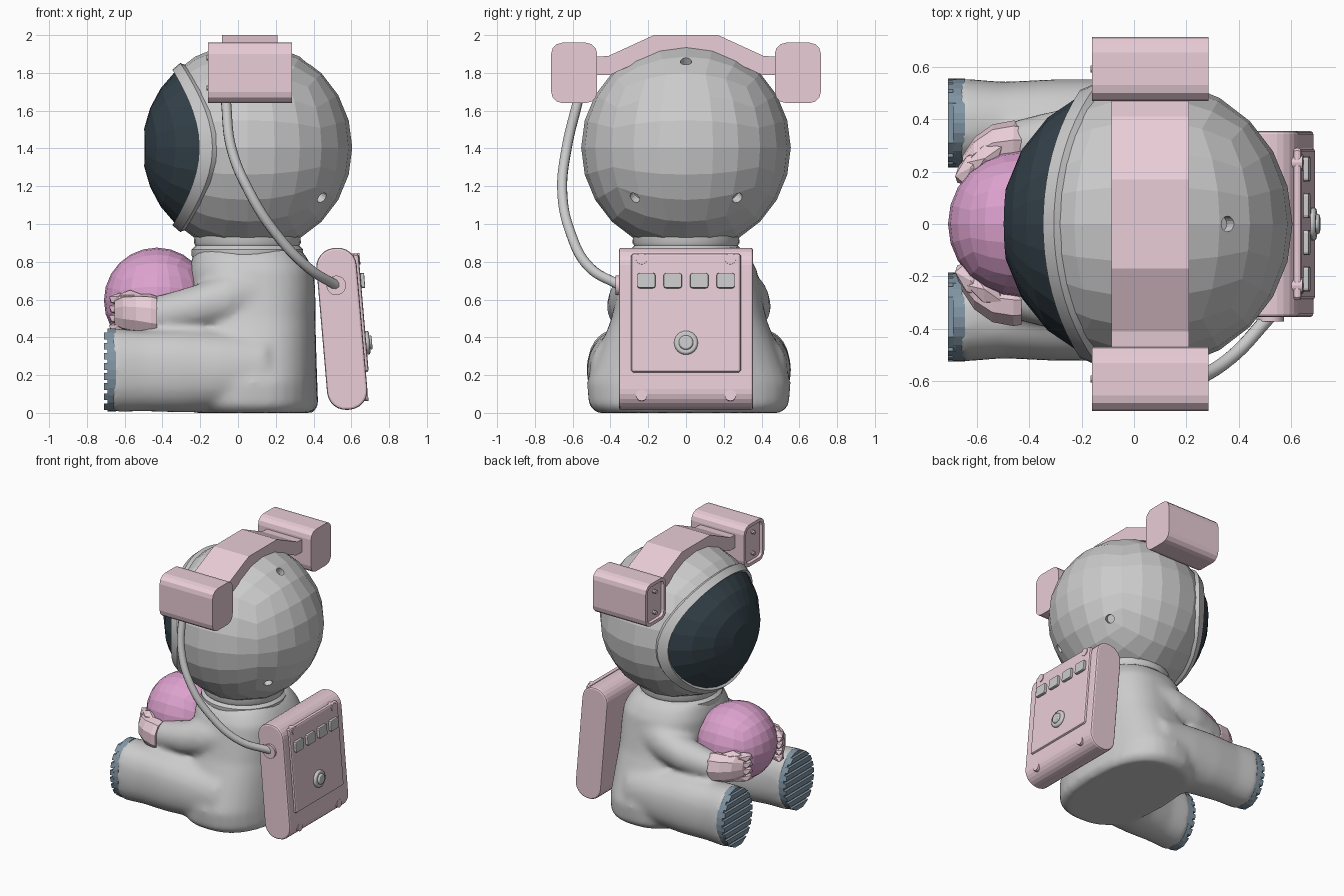
import bpy, bmesh, math
from mathutils import Matrix, Vector
from math import sin, cos, pi, radians

if "Cube" in bpy.data.objects:
    bpy.data.objects.remove(bpy.data.objects["Cube"])

def mat(name, c):
    m = bpy.data.materials.new(name)
    m.diffuse_color = (*c, 1)
    m.use_nodes = True
    m.node_tree.nodes["Principled BSDF"].inputs["Base Color"].default_value = m.diffuse_color
    return m

PINK = mat("pale_pink", (0.82, 0.61, 0.68))
BALL = mat("ball_pink", (0.72, 0.36, 0.62))
DARK = mat("visor_dark", (0.035, 0.055, 0.07))
SOLE = mat("sole_blue", (0.22, 0.30, 0.37))

def finish(name, bm, material=None, smooth=None, matrix=None, bevel=0):
    bmesh.ops.recalc_face_normals(bm, faces=bm.faces[:])
    me = bpy.data.meshes.new(name)
    bm.to_mesh(me)
    bm.free()
    ob = bpy.data.objects.new(name, me)
    bpy.context.collection.objects.link(ob)
    if material:
        me.materials.append(material)
    if matrix:
        ob.matrix_world = matrix
    if bevel:
        b = ob.modifiers.new("bevel", 'BEVEL')
        b.width, b.segments = bevel, 2
        b.limit_method, b.angle_limit = 'ANGLE', radians(50)
    if smooth:
        bpy.ops.object.select_all(action='DESELECT')
        ob.select_set(True)
        bpy.context.view_layer.objects.active = ob
        bpy.ops.object.shade_smooth_by_angle(angle=radians(smooth))
    return ob

def prism(name, pts, axis, a, b, material=None, inset=0, **kw):
    """Extrude a 2D outline along x (points are y,z) or y (points are x,z)."""
    bm = bmesh.new()
    co = lambda p, t: (t, p[0], p[1]) if axis == 'x' else (p[0], t, p[1])
    lo = [bm.verts.new(co(p, a)) for p in pts]
    hi = [bm.verts.new(co(p, b)) for p in pts]
    cap = bm.faces.new(lo)
    bm.faces.new(hi[::-1])
    for i in range(len(pts)):
        j = (i + 1) % len(pts)
        bm.faces.new((lo[i], hi[i], hi[j], lo[j]))
    if inset:
        bmesh.ops.recalc_face_normals(bm, faces=bm.faces[:])
        bmesh.ops.inset_region(bm, faces=[cap], thickness=inset)
        bmesh.ops.inset_region(bm, faces=[cap], thickness=0.004, depth=-0.02)
    return finish(name, bm, material, **kw)

def oval(cu, cv, ru, rv, n=20):
    return [(cu + ru * cos(2*pi*i/n), cv + rv * sin(2*pi*i/n)) for i in range(n)]

def rrect(cu, cv, hu, hv, r, k=3):
    pts = []
    for q, (su, sv) in enumerate([(1, 1), (-1, 1), (-1, -1), (1, -1)]):
        for i in range(k + 1):
            a = pi/2 * (q + i/k)
            pts.append((cu + su*(hu - r) + r*cos(a), cv + sv*(hv - r) + r*sin(a)))
    return pts

def loft(bm, rings, axis, n=32, e=2.0):
    """Rings (x, y, z, ru, rv) of superellipses facing the given axis."""
    sp = lambda t: math.copysign(abs(t) ** (2/e), t)
    loops = []
    for x, y, z, ru, rv in rings:
        loop = []
        for i in range(n):
            a = 2*pi*i/n
            u, v = ru*sp(cos(a)), rv*sp(sin(a))
            loop.append(bm.verts.new((x, y+u, z+v) if axis == 'x' else (x+u, y+v, z)))
        loops.append(loop)
    for l0, l1 in zip(loops, loops[1:]):
        for i in range(n):
            j = (i + 1) % n
            bm.faces.new((l0[i], l0[j], l1[j], l1[i]))
    bm.faces.new(loops[0][::-1])
    bm.faces.new(loops[-1])

def quad_sphere(name, c, r, n, material=None):
    bm = bmesh.new()
    bmesh.ops.create_cube(bm, size=2)
    bmesh.ops.subdivide_edges(bm, edges=bm.edges[:], cuts=n-1, use_grid_fill=True)
    for v in bm.verts:
        v.co = Vector([math.tan(t*pi/4) for t in v.co]).normalized()*r + Vector(c)
    return finish(name, bm, material)

def cut(ob, cutter):
    b = ob.modifiers.new("cut", 'BOOLEAN')
    b.operation, b.object, b.solver = 'DIFFERENCE', cutter, 'EXACT'
    cutter.hide_render = True
    cutter.hide_set(True)

# Helmet with visor opening and three round holes
HC = Vector((0.05, 0, 1.405))
helmet = quad_sphere("helmet", HC, 0.555, 6)
cut(helmet, prism("visor_cutter", oval(0, HC.z, 0.508, 0.408, 48), 'x', -1, -0.12))
for d in [(0.31, 0, 0.46), (0.40, 0.275, -0.27), (0.40, -0.275, -0.27)]:
    d = Vector(d).normalized()
    m = Matrix.Translation(HC) @ d.to_track_quat('X', 'Z').to_matrix().to_4x4()
    cut(helmet, prism("hole_cutter", oval(0, 0, 0.03, 0.03, 16), 'x', 0.50, 0.60, matrix=m))

# Visor and raised rim, laid out by angle around the helmet's forward axis
def on_helmet(t, r, a):
    th = t / math.hypot(cos(a)/radians(63.5), sin(a)/radians(46))
    return HC + r*Vector((-cos(th), sin(th)*cos(a), sin(th)*sin(a)))

def ring_strip(bm, rows, n, closed):
    g = [[bm.verts.new(on_helmet(t, r, 2*pi*i/n)) for i in range(n)] for t, r in rows]
    for k in range(len(g) if closed else len(g) - 1):
        p, q = g[k], g[(k + 1) % len(g)]
        for i in range(n):
            j = (i + 1) % n
            bm.faces.new((p[i], p[j], q[j], q[i]))
    return g

bm = bmesh.new()
g = ring_strip(bm, [(t, 0.556) for t in (0.22, 0.48, 0.74, 1.02)], 24, False)
bm.faces.new(g[0][::-1])
finish("visor", bm, DARK)
bm = bmesh.new()
ring_strip(bm, [(1.0, 0.53), (1.0, 0.572), (1.12, 0.572), (1.16, 0.54)], 48, True)
finish("visor_rim", bm, smooth=30)

# Neck collar
bm = bmesh.new()
loft(bm, [(0.05, 0, z, r, r) for z, r in
          [(0.80, 0.28), (0.83, 0.295), (0.865, 0.295), (0.885, 0.275), (0.90, 0.283), (0.95, 0.28)]], 'z')
finish("neck_collar", bm, smooth=35)

# Suit: torso, legs and arms fused into one soft surface
bm = bmesh.new()
loft(bm, [(0.08, 0, 0.0, 0.32, 0.49), (0.08, 0, 0.04, 0.345, 0.53), (0.08, 0, 0.16, 0.34, 0.54),
          (0.08, 0, 0.32, 0.335, 0.48), (0.08, 0, 0.50, 0.33, 0.41), (0.075, 0, 0.65, 0.335, 0.38),
          (0.07, 0, 0.76, 0.33, 0.36), (0.06, 0, 0.83, 0.30, 0.32), (0.05, 0, 0.88, 0.27, 0.27)], 'z', e=2.5)
for s in (1, -1):
    loft(bm, [(0.15, s*0.27, 0.22, 0.25, 0.217), (-0.1, s*0.30, 0.222, 0.238, 0.22),
              (-0.3, s*0.345, 0.222, 0.193, 0.22), (-0.5, s*0.36, 0.222, 0.168, 0.214),
              (-0.67, s*0.37, 0.226, 0.172, 0.222)], 'x', e=2.3)
    loft(bm, [(0.15, s*0.24, 0.63, 0.13, 0.16), (-0.05, s*0.29, 0.60, 0.135, 0.145),
              (-0.22, s*0.315, 0.56, 0.122, 0.12), (-0.36, s*0.30, 0.53, 0.105, 0.108),
              (-0.47, s*0.285, 0.51, 0.092, 0.10)], 'x')
suit = finish("suit", bm, matrix=Matrix.Translation((0, 0.015, 0)))
rm = suit.modifiers.new("fuse", 'REMESH')
rm.mode, rm.voxel_size, rm.use_smooth_shade = 'VOXEL', 0.02, True
sm = suit.modifiers.new("soften", 'SMOOTH')
sm.factor, sm.iterations = 0.5, 10

for s in (1, -1):
    # Boot sole with tread bars
    cy, cz, ry, rz = s*0.37 + 0.015, 0.228, 0.17, 0.22
    prism("boot_sole", oval(cy, cz, ry, rz, 28), 'x', -0.69, -0.645, SOLE)
    for i in range(8):
        z0 = -rz + 0.006 + i*0.0535
        z1 = z0 + 0.036
        w0, w1 = [ry*math.sqrt(max(0.02, 1 - (z/rz)**2)) for z in (z0, z1)]
        prism("sole_tread", [(cy-w0, cz+z0), (cy+w0, cz+z0), (cy+w1, cz+z1), (cy-w1, cz+z1)],
              'x', -0.71, -0.68, SOLE)

    # Faceted glove with four curled fingers and a thumb
    bm = bmesh.new()
    loft(bm, [(-0.43, s*0.305, 0.51, 0.085, 0.11), (-0.46, s*0.305, 0.515, 0.09, 0.115),
              (-0.54, s*0.295, 0.525, 0.085, 0.105), (-0.61, s*0.255, 0.53, 0.075, 0.095),
              (-0.655, s*0.215, 0.53, 0.045, 0.07)], 'x', n=9)
    for i in range(4):
        m = (Matrix.Translation((-0.625, s*0.215, 0.45 + i*0.05))
             @ Matrix.Rotation(s*radians(50), 4, 'Z') @ Matrix.Diagonal((0.085, 0.045, 0.036, 1)))
        bmesh.ops.create_icosphere(bm, subdivisions=1, radius=1, matrix=m)
    m = (Matrix.Translation((-0.57, s*0.25, 0.605)) @ Matrix.Rotation(s*radians(35), 4, 'Z')
         @ Matrix.Diagonal((0.09, 0.05, 0.045, 1)))
    bmesh.ops.create_icosphere(bm, subdivisions=1, radius=1, matrix=m)
    finish("glove", bm, PINK)

    # Side lamp housing with recessed front and two small studs
    prism("side_lamp", rrect(s*0.592, 1.80, 0.122, 0.16, 0.06), 'x', -0.16, 0.285, PINK, inset=0.025)
    for z in (1.72, 1.88):
        prism("lamp_stud", oval(s*0.592, z, 0.014, 0.014, 10), 'x', -0.166, -0.13, PINK)

# Ball held in the hands
quad_sphere("ball", (-0.43, 0, 0.595), 0.28, 6, BALL)

# Band over the helmet joining the lamps
half = [(0.17, 2.0), (0.41, 1.89), (0.48, 1.885), (0.48, 1.79), (0.40, 1.79), (0.16, 1.90)]
prism("head_band", half + [(-y, z) for y, z in half[::-1]], 'x', -0.085, 0.21, PINK)

# Backpack, tilted slightly forward at the top
M = Matrix.Translation((0.55, 0, 0.445)) @ Matrix.Rotation(radians(-4.9), 4, 'Y')
prism("backpack", rrect(0, 0, 0.107, 0.43, 0.10, 6), 'y', -0.355, 0.355, PINK, matrix=M, bevel=0.012)
prism("backpack_panel", rrect(0, 0.075, 0.29, 0.315, 0.01, 1), 'x', 0.09, 0.122, PINK, matrix=M, bevel=0.012)
for i in range(4):
    prism("panel_button", rrect(-0.21 + 0.14*i, 0.245, 0.048, 0.04, 0.012, 2), 'x', 0.11, 0.142,
          matrix=M, bevel=0.005)
prism("knob_base", oval(0, -0.085, 0.063, 0.063, 24), 'x', 0.11, 0.14, matrix=M, smooth=40, bevel=0.01)
prism("knob_cap", oval(0, -0.085, 0.038, 0.038, 20), 'x', 0.13, 0.153, matrix=M, smooth=40, bevel=0.008)
for y in (-0.235, 0.235):
    for z in (0.362, -0.362):
        prism("backpack_screw", oval(y, z, 0.03, 0.03, 16), 'x', 0.07, 0.127 if z > 0 else 0.108, PINK, matrix=M)
prism("hose_socket", oval(0.52, 0.675, 0.052, 0.052, 20), 'y', -0.372, -0.34, PINK, smooth=40)

# Hose from the right lamp to the backpack
cu = bpy.data.curves.new("air_hose", 'CURVE')
cu.dimensions, cu.bevel_depth, cu.bevel_resolution, cu.use_fill_caps = '3D', 0.027, 3, True
path = [(-0.065, -0.57, 1.66), (-0.035, -0.632, 1.4), (0.06, -0.655, 1.17),
        (0.20, -0.61, 0.95), (0.37, -0.51, 0.77), (0.52, -0.35, 0.675)]
sp = cu.splines.new('BEZIER')
sp.resolution_u = 8
sp.bezier_points.add(len(path) - 1)
for p, c in zip(sp.bezier_points, path):
    p.co = c
    p.handle_left_type = p.handle_right_type = 'AUTO'
hose = bpy.data.objects.new("air_hose", cu)
bpy.context.collection.objects.link(hose)
bpy.ops.object.select_all(action='DESELECT')
hose.select_set(True)
bpy.context.view_layer.objects.active = hose
bpy.ops.object.convert(target='MESH')
bpy.ops.object.shade_smooth_by_angle(angle=radians(40))
